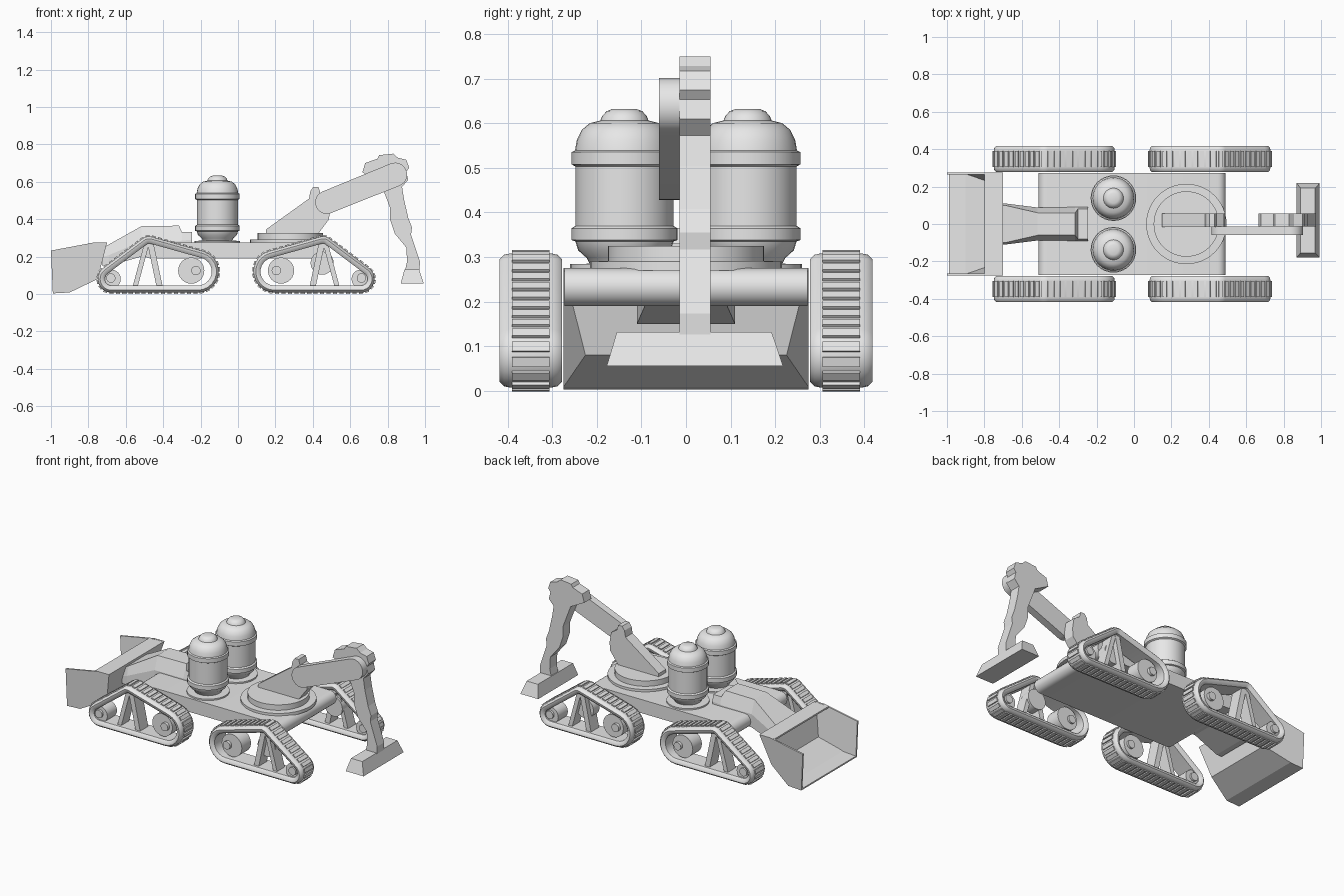
import bpy, bmesh, math
from mathutils import Matrix, Vector

if "Cube" in bpy.data.objects:
    bpy.data.objects.remove(bpy.data.objects["Cube"])

GREY = bpy.data.materials.new("light grey")
GREY.diffuse_color = (0.8, 0.8, 0.8, 1)
GREY.use_nodes = True
GREY.node_tree.nodes["Principled BSDF"].inputs["Base Color"].default_value = GREY.diffuse_color


def finish(name, bm, smooth=None):
    bmesh.ops.recalc_face_normals(bm, faces=bm.faces[:])
    me = bpy.data.meshes.new(name)
    bm.to_mesh(me)
    bm.free()
    me.materials.append(GREY)
    ob = bpy.data.objects.new(name, me)
    bpy.context.collection.objects.link(ob)
    if smooth:
        bpy.ops.object.select_all(action='DESELECT')
        ob.select_set(True)
        bpy.context.view_layer.objects.active = ob
        bpy.ops.object.shade_smooth_by_angle(angle=math.radians(smooth))
    return ob


def loft(bm, rings, closed=False):
    """Join rings of points with quads; cap the ends unless closed."""
    rows = [[bm.verts.new(p) for p in r] for r in rings]
    n = len(rows[0])
    pairs = list(zip(rows, rows[1:])) + ([(rows[-1], rows[0])] if closed else [])
    for a, b in pairs:
        for i in range(n):
            j = (i + 1) % n
            bm.faces.new((a[i], a[j], b[j], b[i]))
    if not closed:
        bm.faces.new(rows[0])
        bm.faces.new(rows[-1])


def plate(bm, pts, y0, y1):
    """Side profile (x, z) extruded along y."""
    loft(bm, [[(x, y, z) for x, z in pts] for y in (y0, y1)])


def lathe(bm, x, y, prof, n=32):
    """Turned solid from (radius, z) pairs."""
    loft(bm, [[(x + r * math.cos(t * math.tau / n), y + r * math.sin(t * math.tau / n), z)
               for t in range(n)] for r, z in prof])


def disc(cx, cz, r, n=24):
    return [(cx + r * math.cos(k * math.tau / n), cz + r * math.sin(k * math.tau / n)) for k in range(n)]


def hull(circles, inset=0.0, n=10):
    """Belt outline around circles (x, z, r) listed counter-clockwise."""
    m = len(circles)
    ang = []
    for i in range(m):
        a, b = circles[i], circles[(i + 1) % m]
        dx, dz = b[0] - a[0], b[1] - a[1]
        ang.append(math.atan2(dz, dx) - math.acos((a[2] - b[2]) / math.hypot(dx, dz)))
    pts = []
    for i, (x, z, r) in enumerate(circles):
        s = ang[i - 1]
        sweep = (ang[i] - s) % math.tau
        for k in range(n + 1):
            t = s + sweep * k / n
            pts.append((x + (r - inset) * math.cos(t), z + (r - inset) * math.sin(t)))
    return pts


def bar(a, b, w):
    """Rectangle outline between two side-view points."""
    a, b = Vector(a), Vector(b)
    d = (b - a).normalized() * w / 2
    q = Vector((-d.y, d.x))
    return [tuple(p) for p in (a + q, a - q, b - q, b + q)]


# chassis with half-round ends
bm = bmesh.new()
plate(bm, hull([(0.4475, 0.2325, 0.0425), (-0.4675, 0.2325, 0.0425)]), -0.273, 0.273)
finish("chassis", bm, 35)

# tanks on flanges
for side, s in (("left", 1), ("right", -1)):
    bm = bmesh.new()
    lathe(bm, -0.11, 0.138 * s, [(0.122, 0.27), (0.122, 0.284), (0.078, 0.285), (0.085, 0.298), (0.104, 0.315),
          (0.110, 0.335), (0.119, 0.338), (0.119, 0.364), (0.110, 0.370), (0.110, 0.503), (0.119, 0.508),
          (0.119, 0.535), (0.111, 0.539), (0.107, 0.562), (0.096, 0.585), (0.078, 0.600), (0.054, 0.606),
          (0.050, 0.616), (0.040, 0.627), (0.027, 0.632)])
    finish("tank_" + side, bm, 40)

# turntable
bm = bmesh.new()
lathe(bm, 0.28, 0, [(0.215, 0.27), (0.215, 0.29), (0.175, 0.291), (0.175, 0.325)], 48)
finish("turntable", bm, 35)

# digger arm: base, boom, stick
bm = bmesh.new()
plate(bm, [(0.15, 0.31), (0.15, 0.345), (0.38, 0.51), (0.387, 0.55), (0.403, 0.573), (0.43, 0.573), (0.44, 0.54),
           (0.48, 0.515), (0.49, 0.45), (0.487, 0.40), (0.42, 0.31)], -0.015, 0.055)
finish("arm_base", bm)
bm = bmesh.new()
plate(bm, hull([(0.475, 0.49, 0.062), (0.84, 0.638, 0.064)], n=14), -0.06, -0.0145)
finish("arm_boom", bm, 30)
bm = bmesh.new()
plate(bm, [(0.665, 0.65), (0.68, 0.70), (0.745, 0.723), (0.755, 0.742), (0.83, 0.75), (0.855, 0.728),
           (0.90, 0.717), (0.915, 0.675), (0.90, 0.653), (0.91, 0.61), (0.877, 0.573), (0.888, 0.504),
           (0.91, 0.408), (0.93, 0.355), (0.925, 0.317), (0.973, 0.173), (0.97, 0.125), (0.893, 0.125),
           (0.904, 0.173), (0.90, 0.248), (0.838, 0.323), (0.813, 0.397), (0.813, 0.461), (0.776, 0.557),
           (0.76, 0.60)], -0.0145, 0.055)
finish("arm_stick", bm)

# digger foot scoop
bm = bmesh.new()
loft(bm, [[(x0, y0, z), (x1, y0, z), (x1, y1, z), (x0, y1, z)] for x0, x1, y0, y1, z in
          ((0.870, 0.993, -0.178, 0.218, 0.055), (0.890, 0.968, -0.155, 0.192, 0.132))])
finish("arm_scoop", bm)

# loader bucket: folded shell and two cheeks, lower rear corners pulled in
bm = bmesh.new()
plate(bm, [(-0.99, 0.003), (-0.90, 0.008), (-0.75, 0.08), (-0.70, 0.275), (-0.80, 0.272), (-0.80, 0.262),
           (-0.713, 0.263), (-0.762, 0.088), (-0.90, 0.018), (-0.99, 0.012)], -0.268, 0.268)
for s in (1, -1):
    plate(bm, [(-0.75, 0.08), (-0.70, 0.275), (-0.77, 0.275), (-1.0, 0.232), (-0.99, 0.003), (-0.90, 0.008)],
          0.264 * s, 0.275 * s)
for v in bm.verts:
    if -0.77 < v.co.x < -0.74 and v.co.z < 0.1:
        v.co.y *= 0.82
finish("loader_bucket", bm)

# loader neck: stations of x, half width low / high, z low / high
bm = bmesh.new()
loft(bm, [[(x, -a, z0), (x, a, z0), (x, a, (z0 + z1) / 2), (x, b, z1), (x, -b, z1), (x, -a, (z0 + z1) / 2)]
          for x, a, b, z0, z1 in ((-0.725, 0.11, 0.10, 0.15, 0.245), (-0.69, 0.11, 0.10, 0.15, 0.265),
                                  (-0.515, 0.088, 0.06, 0.20, 0.363), (-0.315, 0.09, 0.06, 0.20, 0.365),
                                  (-0.30, 0.09, 0.08, 0.24, 0.33), (-0.245, 0.09, 0.08, 0.25, 0.33))])
finish("loader_neck", bm)

# four track units, built once at front right and mirrored
WHEELS = [(0.657, 0.08, 0.08), (0.455, 0.25, 0.065), (0.195, 0.12, 0.12)]
RIM = [(0.045, 0.292), (0.032, 0.280), (0.020, 0.278), (0.010, 0.288), (0.007, 0.302),
       (0.007, 0.394), (0.010, 0.408), (0.020, 0.418), (0.032, 0.416), (0.045, 0.404)]


def place(bm, sx, sy):
    for v in bm.verts:
        if sx < 0:
            v.co.x = -0.02 - v.co.x
        v.co.y *= sy


for ex, sx in (("arm_end", 1), ("loader_end", -1)):
    for ey, sy in (("left", 1), ("right", -1)):
        tag = "_" + ex + "_" + ey
        # rounded belt frame
        bm = bmesh.new()
        loft(bm, [[(x, y, z) for x, z in hull(WHEELS, d)] for d, y in RIM], closed=True)
        place(bm, sx, sy)
        finish("track_frame" + tag, bm, 40)
        # tread pads spaced along the belt
        bm = bmesh.new()
        path = [Vector((x, 0, z)) for x, z in hull(WHEELS, 0.004)]
        segs = list(zip(path, path[1:] + path[:1]))
        total = sum((b - a).length for a, b in segs)
        count = 46
        run, k = 0.0, 0
        for a, b in segs:
            L = (b - a).length
            while k < count and k * total / count < run + L:
                t = (b - a).normalized()
                nrm = Vector((t.z, 0, -t.x))
                p = a + t * (k * total / count - run) + Vector((0, 0.348, 0))
                rot = Matrix((t, Vector((0, 1, 0)), nrm)).transposed().to_4x4()
                bmesh.ops.create_cube(bm, size=1, matrix=Matrix.Translation(p) @ rot
                                      @ Matrix.Diagonal((0.022, 0.084, 0.008, 1)))
                k += 1
            run += L
        place(bm, sx, sy)
        finish("track_pads" + tag, bm)
        # wheels, hub and bolts
        bm = bmesh.new()
        plate(bm, disc(0.23, 0.125, 0.07), 0.30, 0.39)
        plate(bm, disc(0.657, 0.08, 0.05), 0.30, 0.395)
        for x, z in ((0.205, 0.125), (0.660, 0.085)):
            plate(bm, disc(x, z, 0.025, 16), 0.288, 0.408)
        if sx > 0:
            plate(bm, disc(0.45, 0.165, 0.062), 0.30, 0.36)
        place(bm, sx, sy)
        finish("track_wheels" + tag, bm, 35)
        # frame struts
        bm = bmesh.new()
        plate(bm, bar((0.450, 0.28), (0.395, 0.02), 0.032), 0.31, 0.39)
        plate(bm, bar((0.465, 0.28), (0.535, 0.02), 0.026), 0.312, 0.388)
        place(bm, sx, sy)
        finish("track_struts" + tag, bm)
